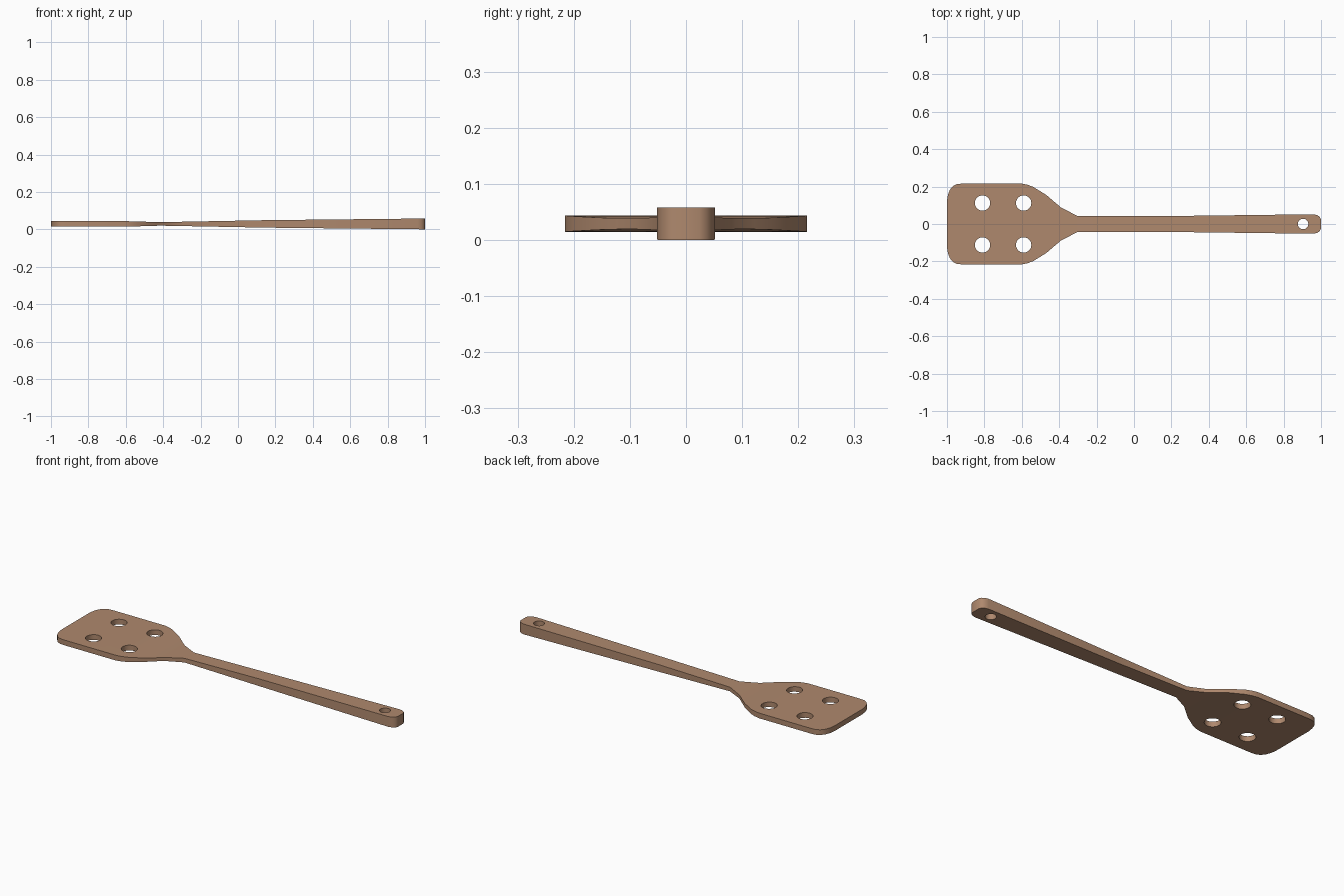
import bpy, bmesh, math

if "Cube" in bpy.data.objects:
    bpy.data.objects.remove(bpy.data.objects["Cube"])

wood = bpy.data.materials.new("warm wood")
wood.diffuse_color = (0.43, 0.25, 0.155, 1)
wood.use_nodes = True
wood.node_tree.nodes["Principled BSDF"].inputs["Base Color"].default_value = wood.diffuse_color

MID = 0.029  # height of the centre plane

# Stations along the length: x, half width, half thickness
stations = [
    (-1.0, 0.125, 0.0145), (-0.995, 0.155, 0.0145), (-0.985, 0.182, 0.0145),
    (-0.968, 0.203, 0.0145), (-0.948, 0.213, 0.0145), (-0.92, 0.216, 0.0145),
    (-0.60, 0.216, 0.0145), (-0.57, 0.210, 0.0140), (-0.54, 0.199, 0.0132),
    (-0.47, 0.156, 0.0108), (-0.43, 0.122, 0.0098), (-0.39, 0.088, 0.0098),
    (-0.30, 0.042, 0.0115), (0.15, 0.042, 0.020), (0.96, 0.052, 0.0285),
    (0.98, 0.047, 0.0287), (0.994, 0.037, 0.0289), (1.0, 0.024, 0.029),
]


def cutter(name, x, y, r):
    bpy.ops.mesh.primitive_cylinder_add(vertices=32, radius=r, depth=0.3, location=(x, y, MID))
    ob = bpy.context.object
    ob.name = name
    ob.hide_render = True
    return ob


# Spatula body: rectangular sections lofted along x
bm = bmesh.new()
rings = [[bm.verts.new((x, sy * w, MID + sz * t)) for sy, sz in ((-1, -1), (1, -1), (1, 1), (-1, 1))]
         for x, w, t in stations]
for a, b in zip(rings, rings[1:]):
    for i in range(4):
        j = (i + 1) % 4
        bm.faces.new((a[i], a[j], b[j], b[i]))
bm.faces.new(rings[0])
bm.faces.new(rings[-1])
bmesh.ops.recalc_face_normals(bm, faces=bm.faces)
mesh = bpy.data.meshes.new("spatula")
bm.to_mesh(mesh)
bm.free()
mesh.materials.append(wood)
spatula = bpy.data.objects.new("spatula", mesh)
bpy.context.collection.objects.link(spatula)

# Four drain holes in the blade and one hanging hole in the handle
cutters = [cutter("drain_hole_cutter", x, y, 0.041) for x in (-0.81, -0.59) for y in (-0.112, 0.112)]
cutters.append(cutter("hanging_hole_cutter", 0.904, 0, 0.028))

bpy.ops.object.select_all(action='DESELECT')
bpy.context.view_layer.objects.active = spatula
spatula.select_set(True)
for c in cutters:
    mod = spatula.modifiers.new("hole", 'BOOLEAN')
    mod.operation = 'DIFFERENCE'
    mod.solver = 'EXACT'
    mod.object = c
    bpy.ops.object.modifier_apply(modifier=mod.name)
for c in cutters:
    bpy.data.objects.remove(c)
bpy.ops.object.shade_smooth_by_angle(angle=math.radians(30))
